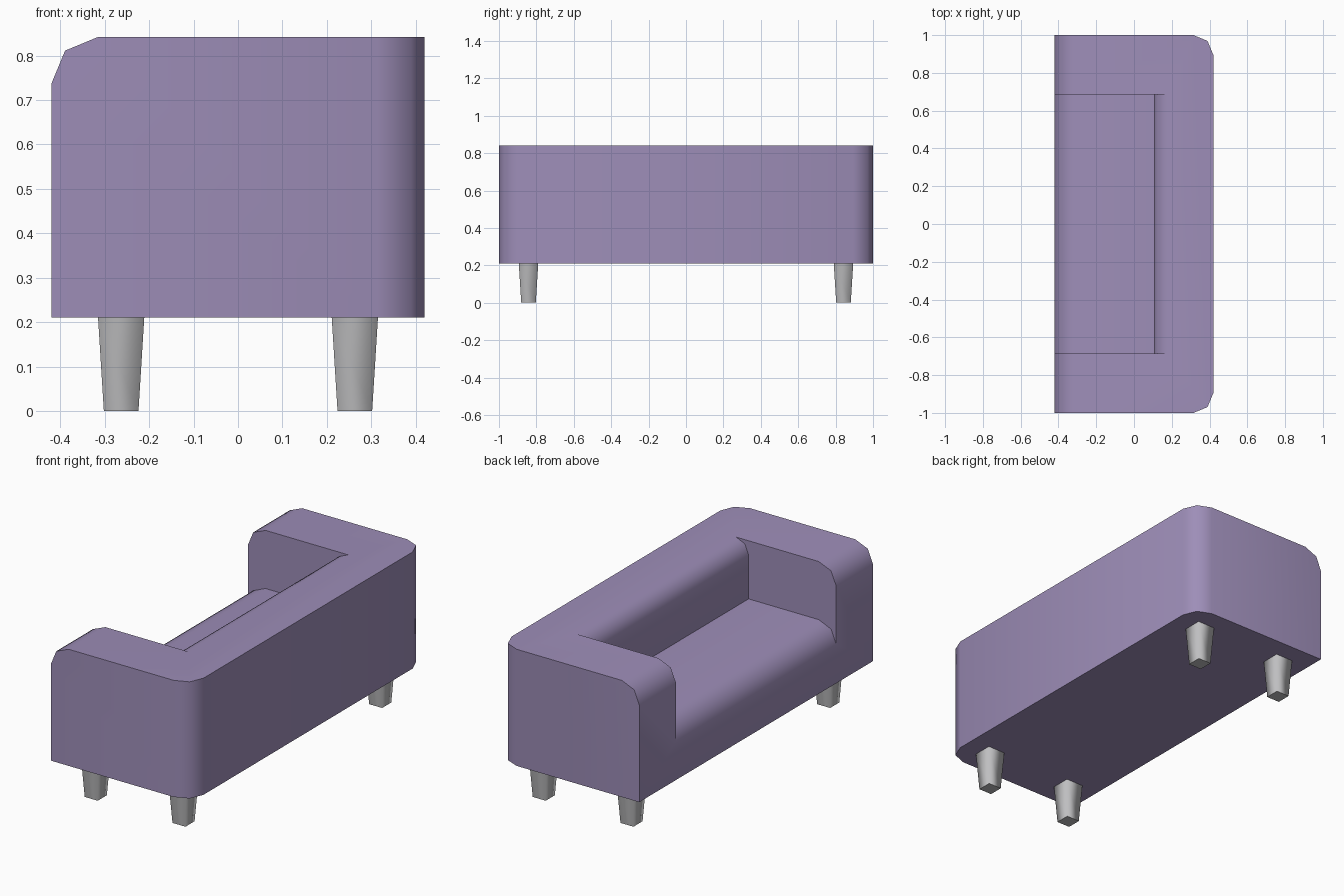
import bpy
import bmesh
from math import radians

if "Cube" in bpy.data.objects:
    bpy.data.objects.remove(bpy.data.objects["Cube"], do_unlink=True)

HALF_X, BASE, TOP = 0.42, 0.21, 0.842
ROUND = 0.105


def material(name, colour):
    mat = bpy.data.materials.new(name)
    mat.use_nodes = True
    mat.diffuse_color = colour
    mat.node_tree.nodes["Principled BSDF"].inputs["Base Color"].default_value = colour
    return mat


def to_object(bm, name, mat):
    bmesh.ops.recalc_face_normals(bm, faces=bm.faces)
    mesh = bpy.data.meshes.new(name)
    bm.to_mesh(mesh)
    bm.free()
    obj = bpy.data.objects.new(name, mesh)
    bpy.context.collection.objects.link(obj)
    mesh.materials.append(mat)
    return obj


fabric = material("purple fabric", (0.34, 0.27, 0.48, 1))
metal = material("grey metal", (0.52, 0.52, 0.53, 1))

# Body block: rounded back corners and rounded front top edge
bm = bmesh.new()
bmesh.ops.create_cube(bm, size=1)
for v in bm.verts:
    v.co.x *= 2 * HALF_X
    v.co.y *= 2
    v.co.z = TOP if v.co.z > 0 else BASE


def is_rounded(edge):
    a, b = (v.co for v in edge.verts)
    back_corner = a.x > 0 and b.x > 0 and abs(a.z - b.z) > 0.1
    front_top = a.x < 0 and b.x < 0 and min(a.z, b.z) > BASE + 0.1
    return back_corner or front_top


bmesh.ops.bevel(bm, geom=[e for e in bm.edges if is_rounded(e)], offset=ROUND,
                segments=2, profile=0.5, affect='EDGES')
body = to_object(bm, "sofa_body", fabric)

# Hollow between the arms: rounded seat front, flat seat, rounded backrest
profile = [(-0.43, 0.398), (-0.389, 0.496), (-0.315, 0.527), (0.105, 0.527),
           (0.105, 0.765), (0.127, 0.819), (0.18, TOP), (0.20, 0.85),
           (0.20, 1.0), (-0.6, 1.0), (-0.6, 0.398)]
bm = bmesh.new()
face = bm.faces.new([bm.verts.new((x, -0.686, z)) for x, z in profile])
result = bmesh.ops.extrude_face_region(bm, geom=[face])
for v in result["geom"]:
    if isinstance(v, bmesh.types.BMVert):
        v.co.y = 0.686
cutter = to_object(bm, "seat_cutter", fabric)
cutter.hide_render = True

bpy.ops.object.select_all(action='DESELECT')
bpy.context.view_layer.objects.active = body
body.select_set(True)
cut = body.modifiers.new("seat_hollow", 'BOOLEAN')
cut.operation = 'DIFFERENCE'
cut.solver = 'EXACT'
cut.object = cutter
bpy.ops.object.modifier_apply(modifier=cut.name)
bpy.data.objects.remove(cutter, do_unlink=True)
bpy.ops.object.shade_smooth_by_angle(angle=radians(55))


# Tapered square legs with soft sides and crisp ends
def leg(name, x, y):
    bm = bmesh.new()
    bmesh.ops.create_cube(bm, size=1)
    for v in bm.verts:
        width = 0.104 if v.co.z > 0 else 0.078
        v.co.x = x + v.co.x * width
        v.co.y = y + v.co.y * width
        v.co.z = BASE if v.co.z > 0 else 0
    for f in bm.faces:
        f.smooth = True
    for e in bm.edges:
        e.smooth = abs(e.verts[0].co.z - e.verts[1].co.z) > 0.1
    to_object(bm, name, metal)


for x, depth in ((-0.263, "front"), (0.263, "back")):
    for y, side in ((-0.842, "right"), (0.842, "left")):
        leg(f"{depth}_{side}_leg", x, y)
